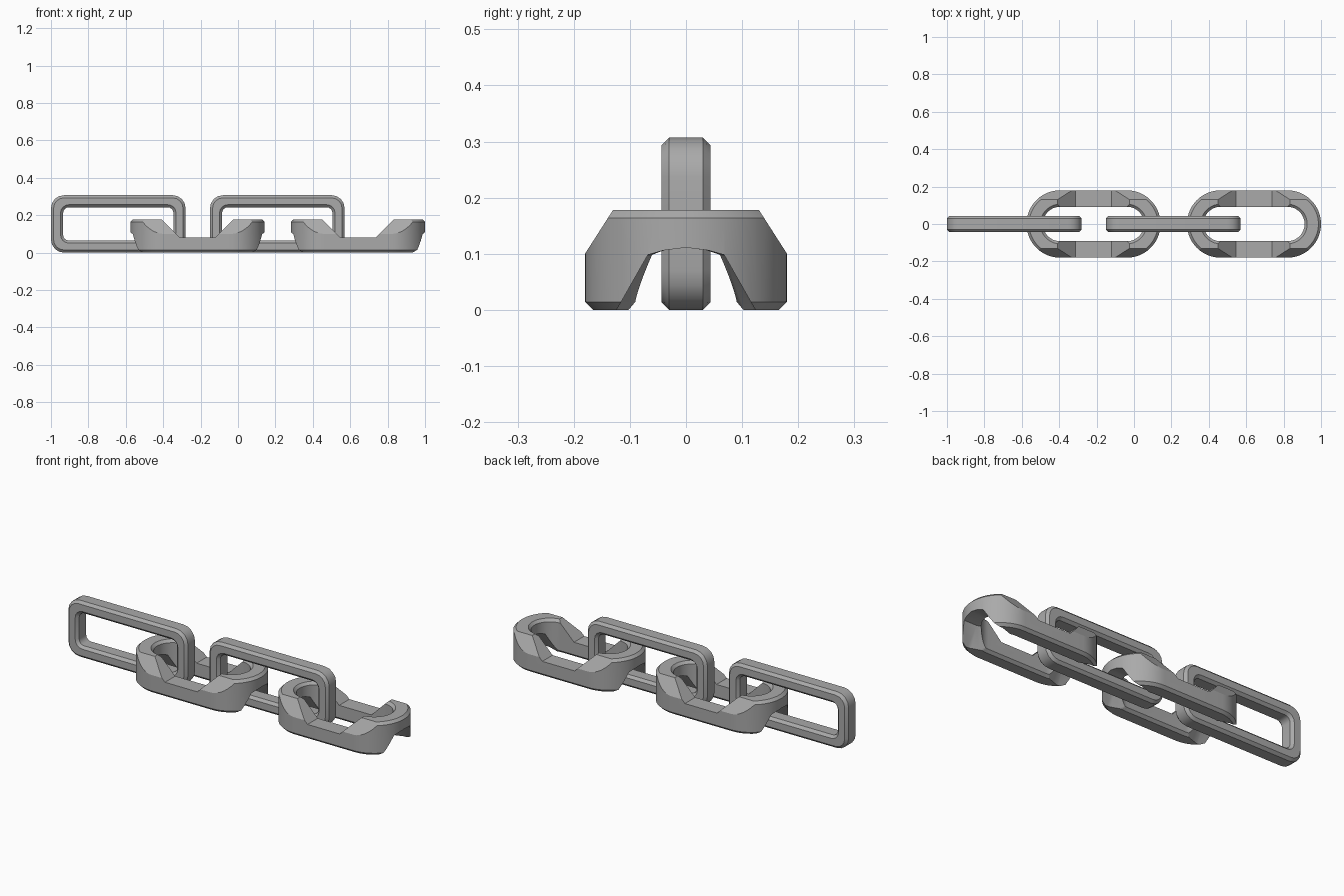
import bpy, bmesh, math
from mathutils import Matrix

if "Cube" in bpy.data.objects:
    bpy.data.objects.remove(bpy.data.objects["Cube"])

steel = bpy.data.materials.new("steel_grey")
steel.use_nodes = True
GREY = (0.4, 0.4, 0.4, 1)
steel.diffuse_color = GREY
steel.node_tree.nodes["Principled BSDF"].inputs["Base Color"].default_value = GREY


def make_object(name, bm):
    bmesh.ops.recalc_face_normals(bm, faces=bm.faces)
    mesh = bpy.data.meshes.new(name)
    bm.to_mesh(mesh)
    bm.free()
    mesh.materials.append(steel)
    ob = bpy.data.objects.new(name, mesh)
    bpy.context.collection.objects.link(ob)
    return ob


def activate(ob):
    bpy.ops.object.select_all(action='DESELECT')
    ob.select_set(True)
    bpy.context.view_layer.objects.active = ob


def rounded_loop(hx, hy, r, z, segs):
    """Rounded rectangle outline at height z."""
    pts = []
    for q, (sx, sy) in enumerate([(1, 1), (-1, 1), (-1, -1), (1, -1)]):
        for i in range(segs + 1):
            a = (q + i / segs) * math.pi / 2
            pts.append((sx * (hx - r) + r * math.cos(a),
                        sy * (hy - r) + r * math.sin(a), z))
    return pts


def ring(name, hx, hy, radius, hole_radius, width, height, bevel, segs):
    """Closed link with a chamfered rectangular section."""
    loops = []
    for inset, z in [(0, bevel), (0, height - bevel), (bevel, height)]:
        loops.append(rounded_loop(hx - inset, hy - inset, radius - inset, z, segs))
    for inset, z in [(bevel, height), (0, height - bevel), (0, bevel), (bevel, 0)]:
        d = width - inset
        loops.append(rounded_loop(hx - d, hy - d, hole_radius + inset, z, segs))
    loops.append(rounded_loop(hx - bevel, hy - bevel, radius - bevel, 0, segs))
    bm = bmesh.new()
    vs = [[bm.verts.new(p) for p in loop] for loop in loops]
    n = len(vs[0])
    for k, a in enumerate(vs):
        b = vs[(k + 1) % len(vs)]
        for i in range(n):
            j = (i + 1) % n
            bm.faces.new((a[i], a[j], b[j], b[i]))
    bmesh.ops.remove_doubles(bm, verts=bm.verts, dist=1e-5)
    return make_object(name, bm)


def loft(sections):
    """Solid through matching cross-sections."""
    bm = bmesh.new()
    vs = [[bm.verts.new(p) for p in s] for s in sections]
    n = len(vs[0])
    for a, b in zip(vs, vs[1:]):
        for i in range(n):
            j = (i + 1) % n
            bm.faces.new((a[i], a[j], b[j], b[i]))
    bm.faces.new(vs[0])
    bm.faces.new(vs[-1])
    return make_object("cutter", bm)


def cut(ob, cutter):
    mod = ob.modifiers.new("cut", 'BOOLEAN')
    mod.operation = 'DIFFERENCE'
    mod.solver = 'EXACT'
    mod.object = cutter
    activate(ob)
    bpy.ops.object.modifier_apply(modifier=mod.name)
    bpy.data.objects.remove(cutter)


def smooth(ob):
    activate(ob)
    bpy.ops.object.shade_smooth_by_angle(angle=math.radians(28))


def place_pair(ob, names, xs):
    ob.name = names[0]
    twin = ob.copy()
    twin.name = names[1]
    bpy.context.collection.objects.link(twin)
    ob.location.x, twin.location.x = xs


# Upright links
upright = ring("upright", 0.36, 0.1535, 0.07, 0.03, 0.065, 0.088, 0.014, 4)
upright.data.transform(Matrix.Translation((0, 0.044, 0.1535))
                       @ Matrix.Rotation(math.pi / 2, 4, 'X'))
smooth(upright)
place_pair(upright, ["upright_link_right", "upright_link_middle"], (-0.64, 0.21))

# Flat links, with raised arched ends and low side bars
BAR, TOP, HALF, WIDTH = 0.082, 0.178, 0.18, 0.088
flat = ring("flat", 0.3585, HALF, HALF, HALF - WIDTH, WIDTH, TOP, 0.014, 16)

# Sloped notch above the side bars
notch = [(0.097, BAR), (0.193, TOP), (0.193, 0.3),
         (-0.193, 0.3), (-0.193, TOP), (-0.097, BAR)]
cut(flat, loft([[(x, y, z) for x, z in notch] for y in (-0.3, 0.3)]))

for s in (-1, 1):
    # Sloped shoulders
    shoulder = [(0.18 + 0.032, 0.05), (0.13 - 0.032, TOP + 0.05), (0.3, TOP + 0.05)]
    cut(flat, loft([[(x, s * y, z) for y, z in shoulder] for x in (-0.5, 0.5)]))

    # Arched passage under each end, flaring outward
    arch = [(0.135, -0.02), (0.068, 0.098), (0.04, 0.106), (0, 0.111)]
    arch += [(-y, z) for y, z in reversed(arch[:-1])]
    sections = []
    for x, narrow in [(0.13, 0.047), (0.27, 0), (0.5, 0)]:
        sections.append([(s * x, math.copysign(max(abs(y) - narrow, 0.01), y) if y else 0, z)
                         for y, z in arch])
    cut(flat, loft(sections))

# Chamfer the upper edges of the side bars
bm = bmesh.new()
bm.from_mesh(flat.data)
bmesh.ops.remove_doubles(bm, verts=bm.verts, dist=1e-5)
edges = [e for e in bm.edges
         if all(abs(v.co.z - BAR) < 1e-3 for v in e.verts)
         and abs(e.verts[0].co.y - e.verts[1].co.y) < 1e-3]
bmesh.ops.bevel(bm, geom=edges, offset=0.013, segments=1, affect='EDGES')
bm.to_mesh(flat.data)
bm.free()
smooth(flat)
place_pair(flat, ["flat_link_middle", "flat_link_left"], (-0.2165, 0.6415))
